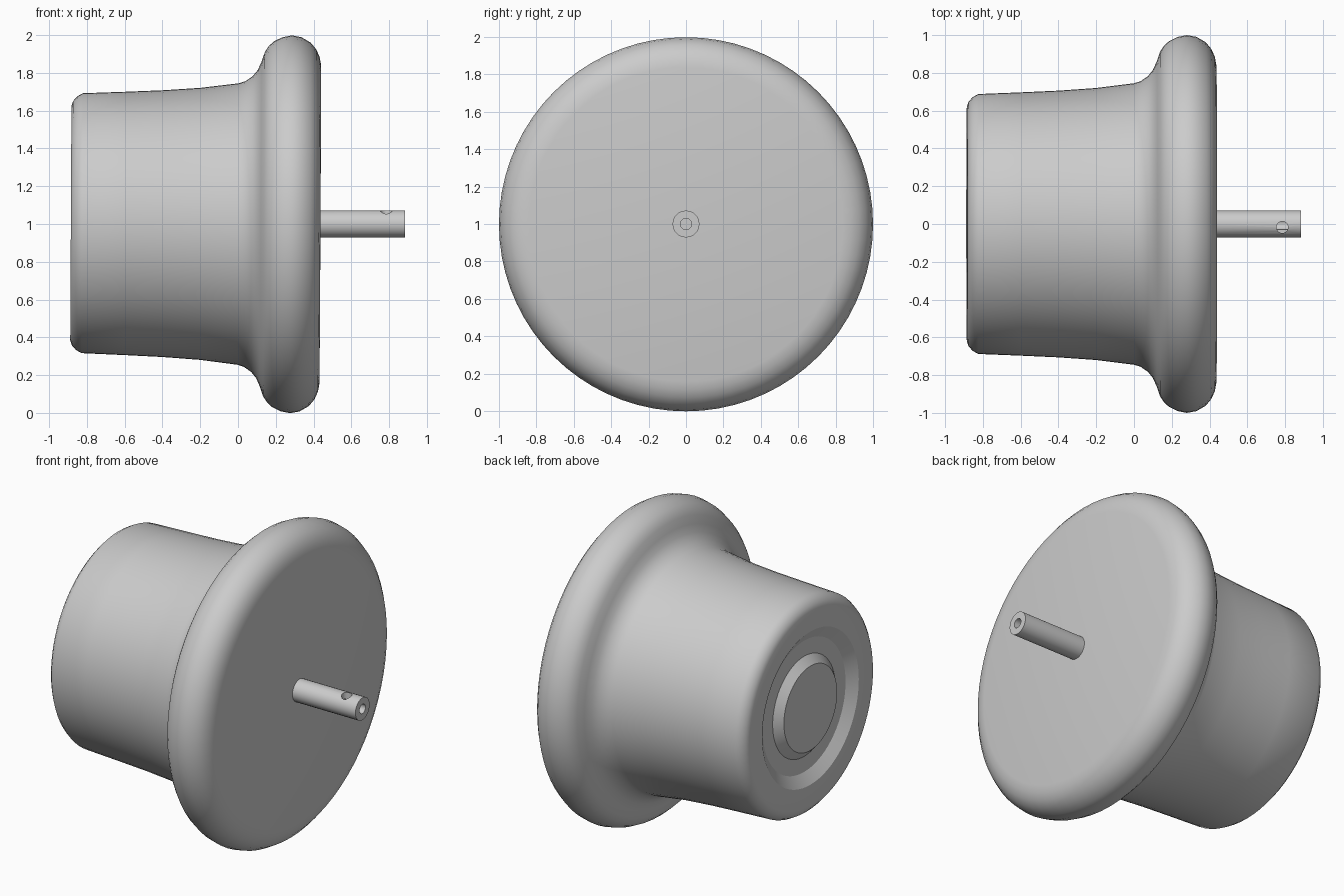
import bpy, bmesh, math
from mathutils import Matrix

cube = bpy.data.objects.get("Cube")
if cube:
    bpy.data.objects.remove(cube, do_unlink=True)

GREY = (0.6, 0.6, 0.6, 1.0)
metal = bpy.data.materials.new("satin grey metal")
metal.use_nodes = True
metal.diffuse_color = GREY
metal.node_tree.nodes["Principled BSDF"].inputs["Base Color"].default_value = GREY


def lathe(name, profile, steps, centre=(0, 0, 1)):
    """Spin (x, radius) points about the x axis."""
    bm = bmesh.new()
    verts = [bm.verts.new((x, 0, r)) for x, r in profile]
    edges = [bm.edges.new(pair) for pair in zip(verts, verts[1:])]
    bmesh.ops.spin(bm, geom=verts + edges, cent=(0, 0, 0), axis=(1, 0, 0),
                   angle=math.tau, steps=steps, use_merge=True)
    bmesh.ops.remove_doubles(bm, verts=bm.verts, dist=1e-5)
    bmesh.ops.recalc_face_normals(bm, faces=bm.faces)
    mesh = bpy.data.meshes.new(name)
    bm.to_mesh(mesh)
    bm.free()
    mesh.materials.append(metal)
    obj = bpy.data.objects.new(name, mesh)
    bpy.context.collection.objects.link(obj)
    obj.location = centre
    return obj


def smooth(obj):
    bpy.ops.object.select_all(action="DESELECT")
    obj.select_set(True)
    bpy.context.view_layer.objects.active = obj
    bpy.ops.object.shade_smooth_by_angle(angle=math.radians(32))


# Knob body: recessed ring in the back, tapering barrel, rounded flange, flat face
back = [(-0.885, 0), (-0.885, 0.27), (-0.84, 0.32), (-0.84, 0.42), (-0.885, 0.49)]
barrel = [(-0.885, 0.62), (-0.876, 0.647), (-0.855, 0.671), (-0.825, 0.688),
          (-0.6, 0.697), (-0.4, 0.706), (-0.2, 0.72), (0.0, 0.745)]
flare = [(0.035, 0.756), (0.074, 0.783), (0.1, 0.815), (0.12, 0.86)]
flange = [(0.137, 0.91), (0.158, 0.943), (0.185, 0.968), (0.23, 0.99), (0.28, 1.0),
          (0.33, 0.991), (0.38, 0.962), (0.41, 0.926), (0.428, 0.885), (0.436, 0.84)]
body = lathe("knob_body", back + barrel + flare + flange + [(0.437, 0)], 72)
body.rotation_euler.y = math.radians(0.3)
smooth(body)

# Spindle with a bore in its end
spindle = lathe("spindle", [(0.42, 0), (0.42, 0.072), (0.885, 0.072),
                            (0.885, 0.03), (0.72, 0.03), (0.72, 0)], 24)

# Set screw hole drilled from the top into the bore
drill = lathe("screw_hole_cutter", [(0, 0), (0, 0.031), (0.15, 0.031), (0.15, 0)], 16,
              (0.785, -0.017, 1.0))
drill.data.transform(Matrix.Rotation(math.radians(-90), 4, "Y"))
drill.hide_render = True
drill.hide_viewport = True
cut = spindle.modifiers.new("screw hole", "BOOLEAN")
cut.operation = "DIFFERENCE"
cut.solver = "EXACT"
cut.object = drill
bpy.context.view_layer.update()

# Keep the drilled result as the final spindle mesh
depsgraph = bpy.context.evaluated_depsgraph_get()
drilled = bpy.data.meshes.new_from_object(spindle.evaluated_get(depsgraph))
spindle.modifiers.clear()
spindle.data = drilled
bpy.data.objects.remove(drill, do_unlink=True)
smooth(spindle)
